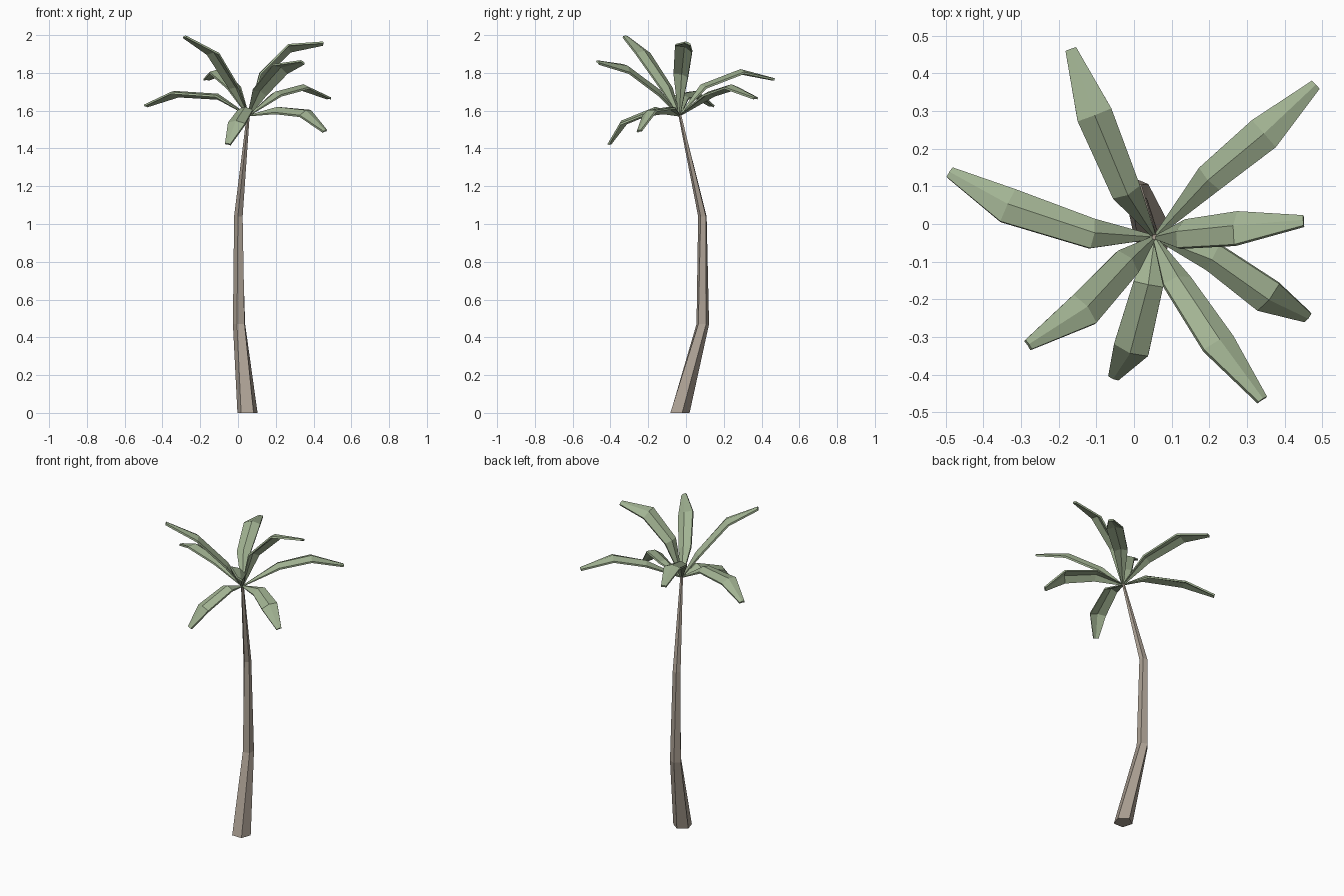
import bpy, bmesh, math
from mathutils import Vector, Matrix

if "Cube" in bpy.data.objects:
    bpy.data.objects.remove(bpy.data.objects["Cube"])


def material(name, color):
    m = bpy.data.materials.new(name)
    m.diffuse_color = color
    m.use_nodes = True
    m.node_tree.nodes["Principled BSDF"].inputs["Base Color"].default_value = m.diffuse_color
    return m


def loft(name, rings, mat):
    """Skin a list of equal-sized vertex rings and cap both ends."""
    bm = bmesh.new()
    vs = [[bm.verts.new(p) for p in r] for r in rings]
    n = len(vs[0])
    for a, b in zip(vs, vs[1:]):
        for i in range(n):
            j = (i + 1) % n
            bm.faces.new((a[i], a[j], b[j], b[i]))
    bm.faces.new(vs[0][::-1])
    bm.faces.new(vs[-1])
    bmesh.ops.recalc_face_normals(bm, faces=bm.faces)
    me = bpy.data.meshes.new(name)
    bm.to_mesh(me)
    bm.free()
    me.materials.append(mat)
    ob = bpy.data.objects.new(name, me)
    bpy.context.collection.objects.link(ob)


bark = material("bark", (0.42, 0.36, 0.30, 1))
leaf = material("leaf", (0.36, 0.45, 0.29, 1))

# Trunk: bent five-sided taper (x, y, z, radius)
trunk = [(0.05, -0.037, 0, 0.056), (0.008, 0.088, 0.47, 0.035),
         (0.003, 0.088, 1.04, 0.024), (0.055, -0.035, 1.59, 0.008)]
loft("trunk", [[Vector((x + r * math.cos(k * math.tau / 5 + 0.3 + 0.25 * i),
                        y + r * math.sin(k * math.tau / 5 + 0.3 + 0.25 * i), z))
                for k in range(5)] for i, (x, y, z, r) in enumerate(trunk)], bark)

# Fronds: two bends, tip, roll in degrees (right-hand edge up is positive)
base = (0.055, -0.035, 1.575)
fronds = [
    ((0.20, 0.12, 1.685), (0.345, 0.24, 1.725), (0.483, 0.37, 1.67), 0),
    ((-0.02, 0.085, 1.725), (-0.105, 0.29, 1.805), (-0.168, 0.465, 1.77), 0),
    ((-0.11, -0.025, 1.675), (-0.335, 0.05, 1.69), (-0.49, 0.138, 1.63), -12),
    ((-0.015, -0.10, 1.72), (-0.13, -0.225, 1.905), (-0.28, -0.32, 1.995), 0),
    ((0.038, -0.16, 1.605), (-0.008, -0.335, 1.535), (-0.055, -0.41, 1.425), 0),
    ((0.115, -0.15, 1.70), (0.225, -0.315, 1.825), (0.342, -0.465, 1.86), 28),
    ((0.21, -0.09, 1.605), (0.357, -0.195, 1.59), (0.462, -0.25, 1.495), -20),
    ((0.125, -0.025, 1.79), (0.27, -0.01, 1.935), (0.45, 0.01, 1.96), 25),
]
widths = (0.005, 0.040, 0.048, 0.015)
crests = (0.002, 0.016, 0.015, 0.003)
for n, (b1, b2, tip, roll) in enumerate(fronds, 1):
    pts = [Vector(p) for p in (base, b1, b2, tip)]
    out = pts[3] - pts[0]
    flat = Vector((out.y, -out.x, 0)).normalized()
    rings = []
    for i, p in enumerate(pts):
        d = Vector()
        if i > 0:
            d += (p - pts[i - 1]).normalized()
        if i < 3:
            d += (pts[i + 1] - p).normalized()
        d.normalize()
        side = (flat - d * flat.dot(d)).normalized()
        side = Matrix.Rotation(-math.radians(roll), 3, d) @ side
        up = side.cross(d)
        w, h, t = widths[i], crests[i], 0.004 if i == 0 else 0.011
        # Ridged strip with a thin edge
        section = [(-w, 0), (0, h), (w, 0), (w, -t), (0, h - t), (-w, -t)]
        rings.append([p + side * a + up * b for a, b in section])
    loft(f"frond_{n}", rings, leaf)
